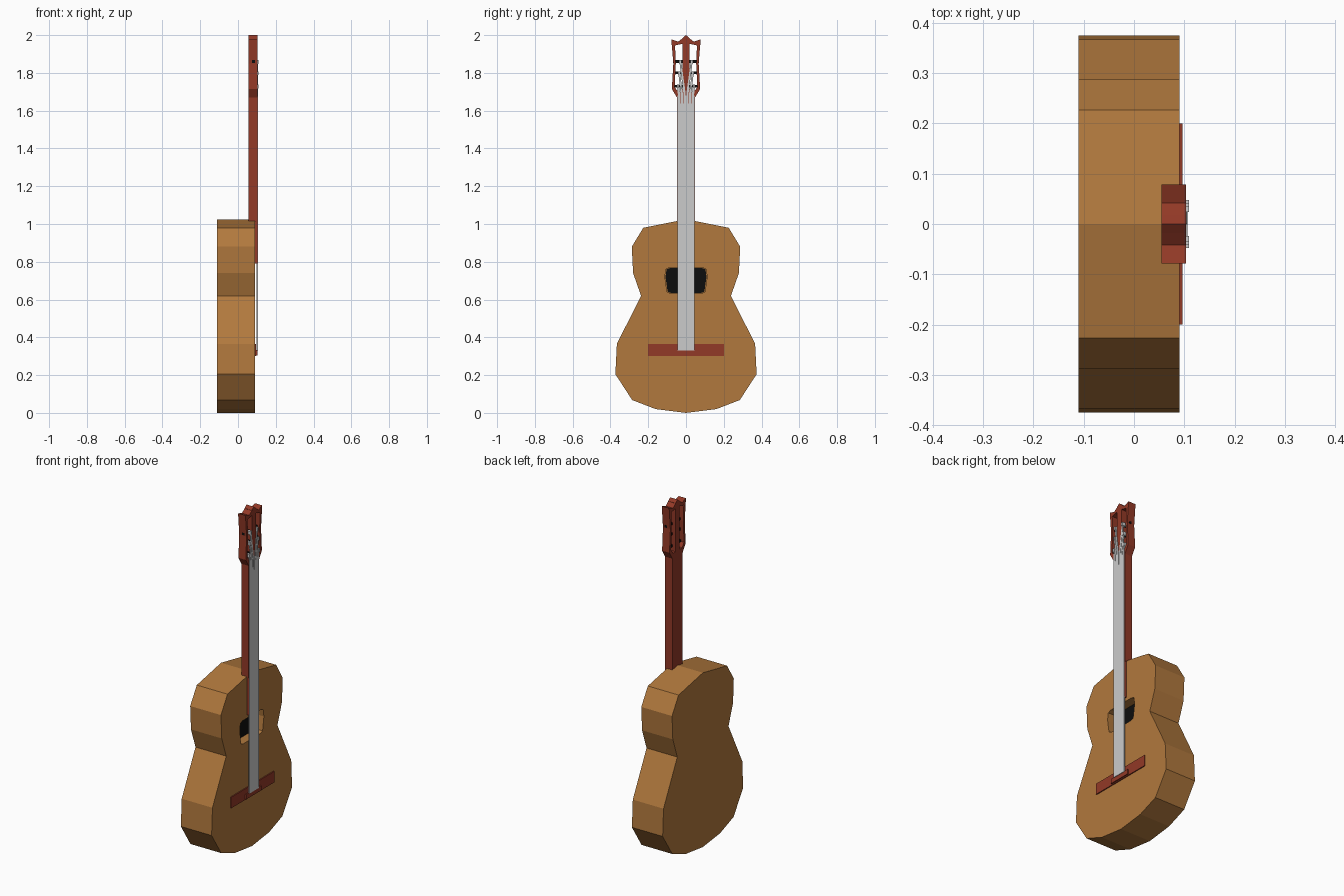
import bpy
import bmesh

cube = bpy.data.objects.get("Cube")
if cube:
    bpy.data.objects.remove(cube, do_unlink=True)


def material(name, r, g, b):
    m = bpy.data.materials.new(name)
    m.use_nodes = True
    m.diffuse_color = (r, g, b, 1)
    m.node_tree.nodes["Principled BSDF"].inputs["Base Color"].default_value = (r, g, b, 1)
    return m


wood = material("honey_wood", 0.44, 0.19, 0.047)
red = material("red_wood", 0.29, 0.041, 0.02)
silver = material("string_grey", 0.6, 0.6, 0.6)
black = material("black", 0.004, 0.004, 0.004)


def prism(name, outline, x0, x1, mat, mirror=False):
    """Extrude a (y, z) outline from x0 to x1, optionally with a mirrored twin."""
    bm = bmesh.new()
    for side in ((1, -1) if mirror else (1,)):
        base = bm.faces.new([bm.verts.new((x0, y * side, z)) for y, z in outline])
        grown = bmesh.ops.extrude_face_region(bm, geom=[base], use_keep_orig=True)
        top = [v for v in grown["geom"] if isinstance(v, bmesh.types.BMVert)]
        bmesh.ops.translate(bm, verts=top, vec=(x1 - x0, 0, 0))
    bmesh.ops.recalc_face_normals(bm, faces=bm.faces)
    mesh = bpy.data.meshes.new(name)
    bm.to_mesh(mesh)
    bm.free()
    mesh.materials.append(mat)
    obj = bpy.data.objects.new(name, mesh)
    bpy.context.scene.collection.objects.link(obj)
    return obj


def full(half):
    """Complete a half outline by reflecting its off-centre points."""
    return half + [(-y, z) for y, z in reversed(half) if y > 0]


def box(name, y, z0, z1, x0, x1, mat):
    return prism(name, [(-y, z0), (y, z0), (y, z1), (-y, z1)], x0, x1, mat)


# Hollowed body
body = prism("body", full([
    (0, 0), (0.16, 0.02), (0.285, 0.068), (0.374, 0.205), (0.366, 0.365),
    (0.238, 0.62), (0.28, 0.74), (0.287, 0.88), (0.226, 0.98), (0, 1.025)]),
    -0.11, 0.09, wood)
hole = full([(0.08, 0.632), (0.1, 0.64), (0.112, 0.72), (0.106, 0.762), (0.085, 0.77)])
cutter = prism("hole_cutter", hole, 0.035, 0.2, wood)
cut = body.modifiers.new("sound_hole", "BOOLEAN")
cut.object = cutter
cut.solver = "EXACT"
bpy.context.view_layer.objects.active = body
bpy.ops.object.modifier_apply(modifier=cut.name)
bpy.data.objects.remove(cutter, do_unlink=True)
prism("sound_hole_floor", [(y * 0.97, 0.7 + (z - 0.7) * 0.97) for y, z in hole],
      0.033, 0.038, black)

# Bridge and saddle
box("bridge", 0.2, 0.3, 0.365, 0.088, 0.096, red)
box("saddle", 0.07, 0.305, 0.333, 0.09, 0.103, red)

# Neck and the fretboard reaching over the body
box("neck", 0.048, 1.01, 1.68, 0.055, 0.103, red)
box("fretboard", 0.045, 0.79, 1.02, 0.089, 0.103, red)

# Slotted headstock
prism("headstock_rails", [
    (0.016, 1.67), (0.048, 1.67), (0.075, 1.715), (0.067, 1.85), (0.078, 1.978),
    (0.042, 1.965), (0.016, 1.985), (0.016, 1.955), (0.058, 1.945), (0.054, 1.85),
    (0.06, 1.725), (0.042, 1.7), (0.016, 1.7)], 0.055, 0.103, red, mirror=True)
prism("headstock_bar", full([(0.018, 1.67), (0.018, 1.985), (0, 2)]),
      0.055, 0.103, red)

# Three pairs of tuning rollers and strings
for i, z in enumerate((1.86, 1.8, 1.73)):
    prism(f"roller_{i + 1}", [(0.014, z - 0.007), (0.069, z - 0.007),
                              (0.069, z + 0.007), (0.014, z + 0.007)],
          0.075, 0.09, black, mirror=True)
    y = 0.0075 + 0.015 * i
    end = 0.03 + 0.006 * i
    prism(f"string_pair_{i + 1}", [
        (y - 0.0074, 0.33), (y + 0.0074, 0.33), (y + 0.0074, 1.62), (y + 0.006, 1.69),
        (end + 0.005, z), (end - 0.005, z), (y - 0.006, 1.69), (y - 0.0074, 1.62)],
        0.099, 0.106, silver, mirror=True)
    prism(f"string_end_{i + 1}", [(end - 0.006, z - 0.012), (end + 0.006, z - 0.012),
                                  (end + 0.006, z + 0.008), (end - 0.006, z + 0.008)],
          0.085, 0.109, silver, mirror=True)
